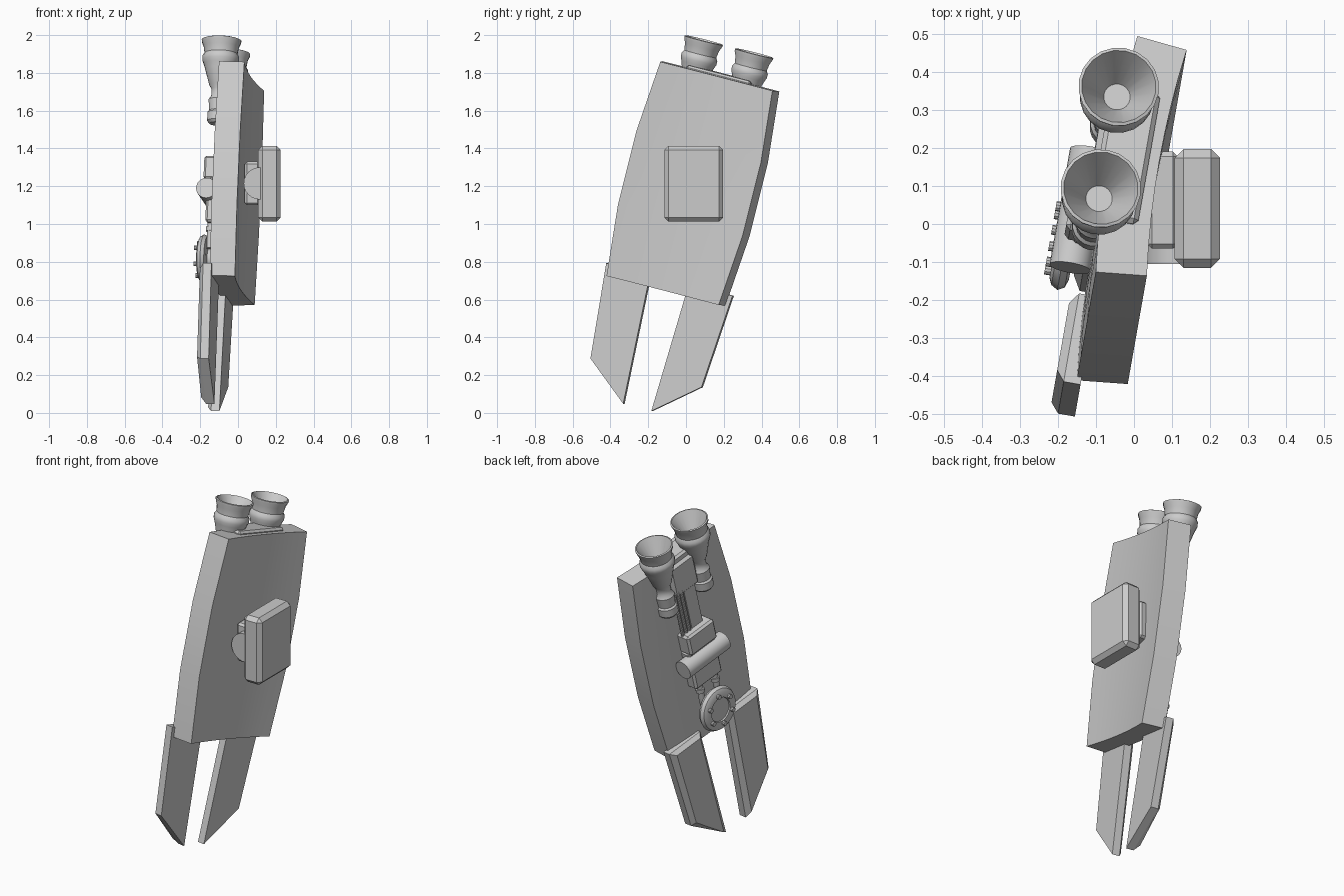
import bpy, bmesh, math
from mathutils import Matrix, Vector

old = bpy.data.objects.get("Cube")
if old:
    bpy.data.objects.remove(old, do_unlink=True)

grey = bpy.data.materials.new("plain_grey")
grey.use_nodes = True
grey.diffuse_color = (0.6, 0.6, 0.6, 1)
grey.node_tree.nodes["Principled BSDF"].inputs["Base Color"].default_value = (0.6, 0.6, 0.6, 1)

# Leaning frame: local x is thickness, y is width, z is length
LEAN = (Matrix.Translation((-0.005, 0.03, 1.215))
        @ Matrix.Rotation(math.radians(-10), 4, 'Z')
        @ Matrix.Rotation(math.radians(-14.3), 4, 'X'))
UPRIGHT = Matrix.Identity(4)


def finish(name, bm, frame=LEAN, smooth=False):
    bmesh.ops.recalc_face_normals(bm, faces=bm.faces)
    mesh = bpy.data.meshes.new(name)
    bm.to_mesh(mesh)
    bm.free()
    mesh.materials.append(grey)
    ob = bpy.data.objects.new(name, mesh)
    bpy.context.collection.objects.link(ob)
    ob.matrix_world = frame
    if smooth:
        bpy.ops.object.select_all(action='DESELECT')
        ob.select_set(True)
        bpy.context.view_layer.objects.active = ob
        bpy.ops.object.shade_smooth_by_angle(angle=math.radians(35))
    return ob


def block(name, lo, hi, bevel=0.0, frame=LEAN):
    lo, hi = Vector(lo), Vector(hi)
    bm = bmesh.new()
    bmesh.ops.create_cube(bm, size=1)
    for v in bm.verts:
        v.co = (lo + hi) / 2 + v.co * (hi - lo)
    if bevel:
        bmesh.ops.bevel(bm, geom=bm.edges[:], offset=bevel, segments=1, affect='EDGES')
    return finish(name, bm, frame)


def loft(bm, loops, caps=True):
    rings = [[bm.verts.new(p) for p in loop] for loop in loops]
    n = len(rings[0])
    for a, b in zip(rings, rings[1:]):
        for i in range(n):
            j = (i + 1) % n
            bm.faces.new((a[i], a[j], b[j], b[i]))
    if caps:
        bm.faces.new(rings[0])
        bm.faces.new(rings[-1])


def lathe(name, profile, centre, axis='Z', sides=20, frame=LEAN):
    """Spin (radius, height) points around an axis through centre."""
    turn = {'X': Matrix.Rotation(math.pi / 2, 3, 'Y'),
            'Y': Matrix.Rotation(-math.pi / 2, 3, 'X'),
            'Z': Matrix.Identity(3)}[axis]
    bm = bmesh.new()
    loft(bm, [[Vector(centre) + turn @ Vector((r * math.cos(t), r * math.sin(t), h))
               for t in (math.tau * i / sides for i in range(sides))]
              for r, h in profile])
    return finish(name, bm, frame, smooth=True)


def rod(name, r, length, centre, axis='Z', sides=20, frame=LEAN):
    h = length / 2
    return lathe(name, [(r, -h), (r, h)], centre, axis, sides, frame)


# Curved shield panel, slightly dished on its outer side
bm = bmesh.new()
steps = [i / 4 - 1 for i in range(9)]
rows = []
for z, half in ((-0.585, 0.318), (-0.2, 0.352), (0.2, 0.352), (0.585, 0.318)):
    def side(x, w):
        return [(x - 0.02 * (1 - s * s), s * w, z) for s in steps]
    rows.append(side(0.067, half - 0.007) + side(-0.067, half + 0.007)[::-1])
loft(bm, rows)
finish("shield_panel", bm, smooth=True)

# Pair of tail fins with chamfered inner faces
for label, s in (("front", -1), ("back", 1)):
    outline = [(0.35, -0.525), (0.308, -1.035), (0.078, -1.224), (0.107, -0.525)]
    cy = sum(p[0] for p in outline) / 4
    cz = sum(p[1] for p in outline) / 4

    def layer(x, k, m):
        return [(x, s * (cy + (y - cy) * k), cz + (z - cz) * m) for y, z in outline]
    bm = bmesh.new()
    loft(bm, [layer(-0.055, 1, 1), layer(-0.1, 1, 1), layer(-0.122, 0.76, 0.93)])
    finish(label + "_fin", bm)

# Twin flared nozzles: lower barrel, neck, cone, ring, cup and hollow
nozzle = [(0.045, 0.29), (0.058, 0.305), (0.058, 0.35), (0.05, 0.36), (0.055, 0.42),
          (0.042, 0.44), (0.042, 0.48), (0.055, 0.5), (0.08, 0.585), (0.09, 0.615),
          (0.098, 0.635), (0.098, 0.655), (0.088, 0.672), (0.094, 0.71),
          (0.104, 0.733), (0.106, 0.745), (0.098, 0.748), (0.035, 0.635)]
for label, s in (("front", -1), ("back", 1)):
    lathe(label + "_nozzle", nozzle, (-0.092, s * 0.14, 0))
    block(label + "_nozzle_clamp", (-0.1, s * 0.14 - 0.03, 0.32), (-0.05, s * 0.14 + 0.03, 0.56))
block("nozzle_mount", (-0.125, -0.1, 0.36), (-0.06, 0.1, 0.57), 0.02)
block("top_strip", (-0.11, -0.18, 0.54), (0.02, 0.18, 0.602), 0.012)

# Rail and feed rods running down to the drive box
block("centre_rail", (-0.12, -0.06, 0.08), (-0.07, 0.025, 0.4))
for i in range(3):
    rod(f"feed_rod_{i + 1}", 0.011, 0.3, (-0.115, 0.04 + 0.026 * i, 0.25), sides=10)

# Drive box with its cross cylinder
block("drive_box_upper", (-0.165, -0.105, 0.0), (-0.06, 0.105, 0.127), 0.012)
block("drive_box_lower", (-0.145, -0.105, -0.235), (-0.06, 0.105, 0.01), 0.012)
rod("cross_cylinder", 0.055, 0.32, (-0.135, 0, -0.065), 'Y', 24)

# Short pipes to the wheel
for s in (-1, 1):
    rod("link_pipe", 0.018, 0.16, (-0.12, s * 0.06, -0.29), sides=12)
    rod("pipe_collar", 0.025, 0.025, (-0.12, s * 0.06, -0.265), sides=12)

# Wheel with rounded rim, recessed hub and bolts
HUB_Z = -0.415
rod("wheel_axle", 0.06, 0.1, (-0.1, 0, HUB_Z), 'X')
lathe("wheel", [(0.1, 0.025), (0.122, 0.018), (0.132, 0), (0.122, -0.018), (0.105, -0.026),
                (0.072, -0.026), (0.07, -0.018)], (-0.158, 0, HUB_Z), 'X', 32)
for i in range(6):
    t = math.tau * (i + 0.5) / 6
    rod("wheel_bolt", 0.013, 0.02,
        (-0.19, 0.088 * math.cos(t), HUB_Z + 0.088 * math.sin(t)), 'X', 10)

# Upright grip box with hinge on the outer side
block("hinge_plate", (0.035, -0.065, 1.1), (0.115, 0.19, 1.33), 0.012, UPRIGHT)
rod("hinge_barrel", 0.085, 0.28, (0.115, 0.035, 1.215), 'Y', 24, UPRIGHT)
block("grip_box", (0.107, -0.115, 1.012), (0.226, 0.197, 1.414), 0.023, UPRIGHT)
